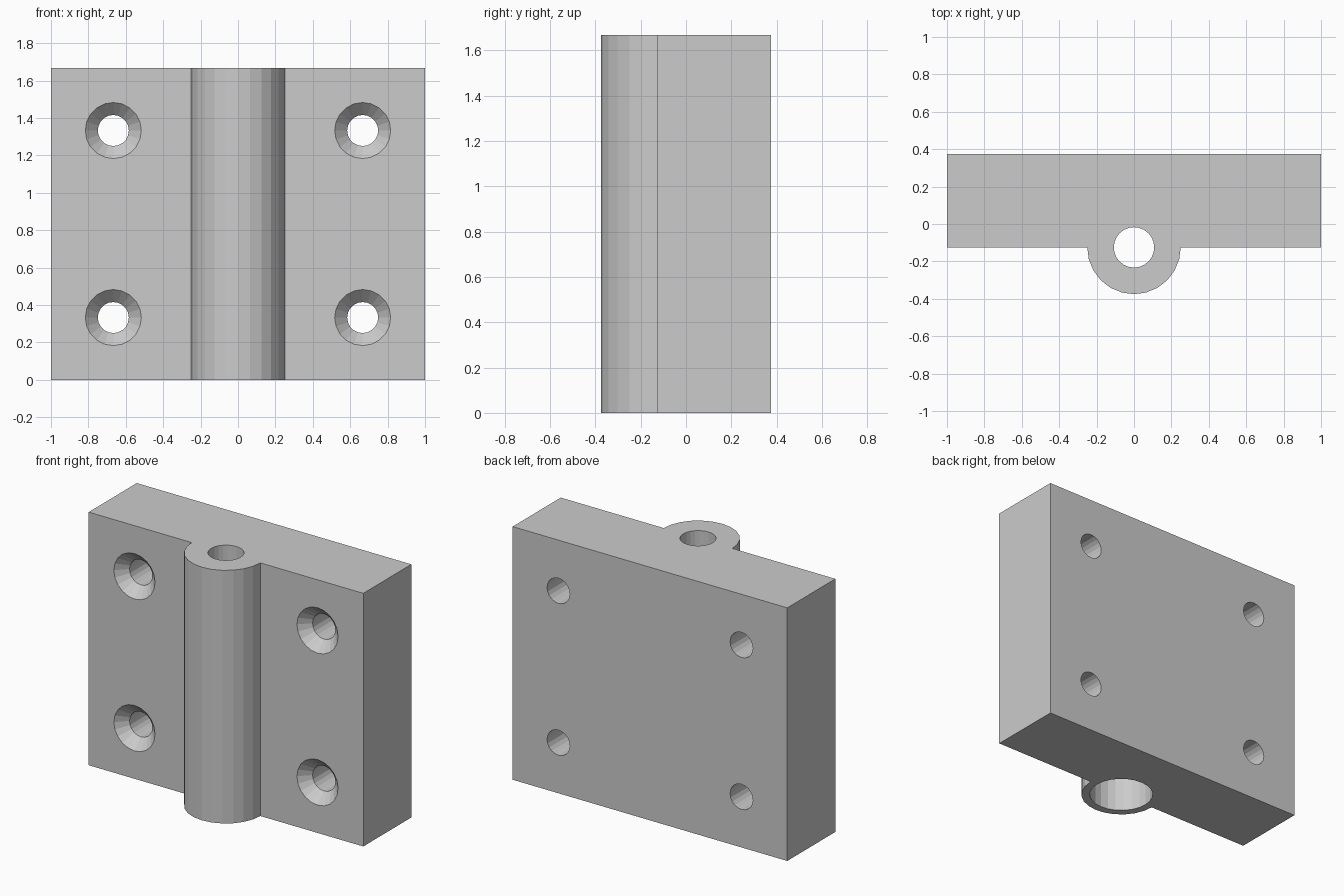
import bpy, bmesh
from math import pi, cos, sin
from mathutils import Matrix

if "Cube" in bpy.data.objects:
    bpy.data.objects.remove(bpy.data.objects["Cube"])

HEIGHT = 5 / 3
AXIS_Y = -0.125      # front face of the plate and axis of the barrel
BARREL_R = 0.25


def make_object(name, bm):
    bmesh.ops.recalc_face_normals(bm, faces=bm.faces)
    mesh = bpy.data.meshes.new(name)
    bm.to_mesh(mesh)
    bm.free()
    obj = bpy.data.objects.new(name, mesh)
    bpy.context.collection.objects.link(obj)
    return obj


def turned(name, profile, sides, matrix):
    """Closed solid of revolution from (radius, height) pairs."""
    bm = bmesh.new()
    rings = [[bm.verts.new((r * cos(2 * pi * i / sides), r * sin(2 * pi * i / sides), h))
              for i in range(sides)] for r, h in profile]
    for a, b in zip(rings, rings[1:]):
        for i in range(sides):
            j = (i + 1) % sides
            bm.faces.new((a[i], a[j], b[j], b[i]))
    bm.faces.new(rings[0])
    bm.faces.new(rings[-1])
    bm.transform(matrix)
    return make_object(name, bm)


def cut(target, cutter):
    mod = target.modifiers.new("cut", 'BOOLEAN')
    mod.operation = 'DIFFERENCE'
    mod.solver = 'EXACT'
    mod.object = cutter
    bpy.context.view_layer.objects.active = target
    bpy.ops.object.modifier_apply(modifier=mod.name)
    bpy.data.objects.remove(cutter)


# Plate and barrel as one extruded outline
outline = [(1, AXIS_Y), (1, 0.375), (-1, 0.375), (-1, AXIS_Y)]
outline += [(BARREL_R * cos(pi + pi * i / 12), AXIS_Y + BARREL_R * sin(pi + pi * i / 12))
            for i in range(13)]
bm = bmesh.new()
base = bm.faces.new([bm.verts.new((x, y, 0)) for x, y in outline])
top = bmesh.ops.extrude_face_region(bm, geom=[base], use_keep_orig=True)["geom"]
bmesh.ops.translate(bm, vec=(0, 0, HEIGHT),
                    verts=[v for v in top if isinstance(v, bmesh.types.BMVert)])
hinge = make_object("hinge_leaf", bm)

# Stepped pin bore: wide from below, narrow at the top
bore = [(0.198, -0.1), (0.198, 0.83), (0.108, 0.83), (0.108, HEIGHT + 0.1)]
cut(hinge, turned("pin_bore_cutter", bore, 24, Matrix.Translation((0, AXIS_Y, 0))))

# Countersunk screw holes, running from the front face to the back
screw = [(0.25, -0.1), (0.15, 0), (0.083, 0.067), (0.083, 0.6)]
for x in (-2 / 3, 2 / 3):
    for z in (1 / 3, 4 / 3):
        place = Matrix.Translation((x, AXIS_Y, z)) @ Matrix.Rotation(-pi / 2, 4, 'X')
        cut(hinge, turned("screw_hole_cutter", screw, 20, place))
